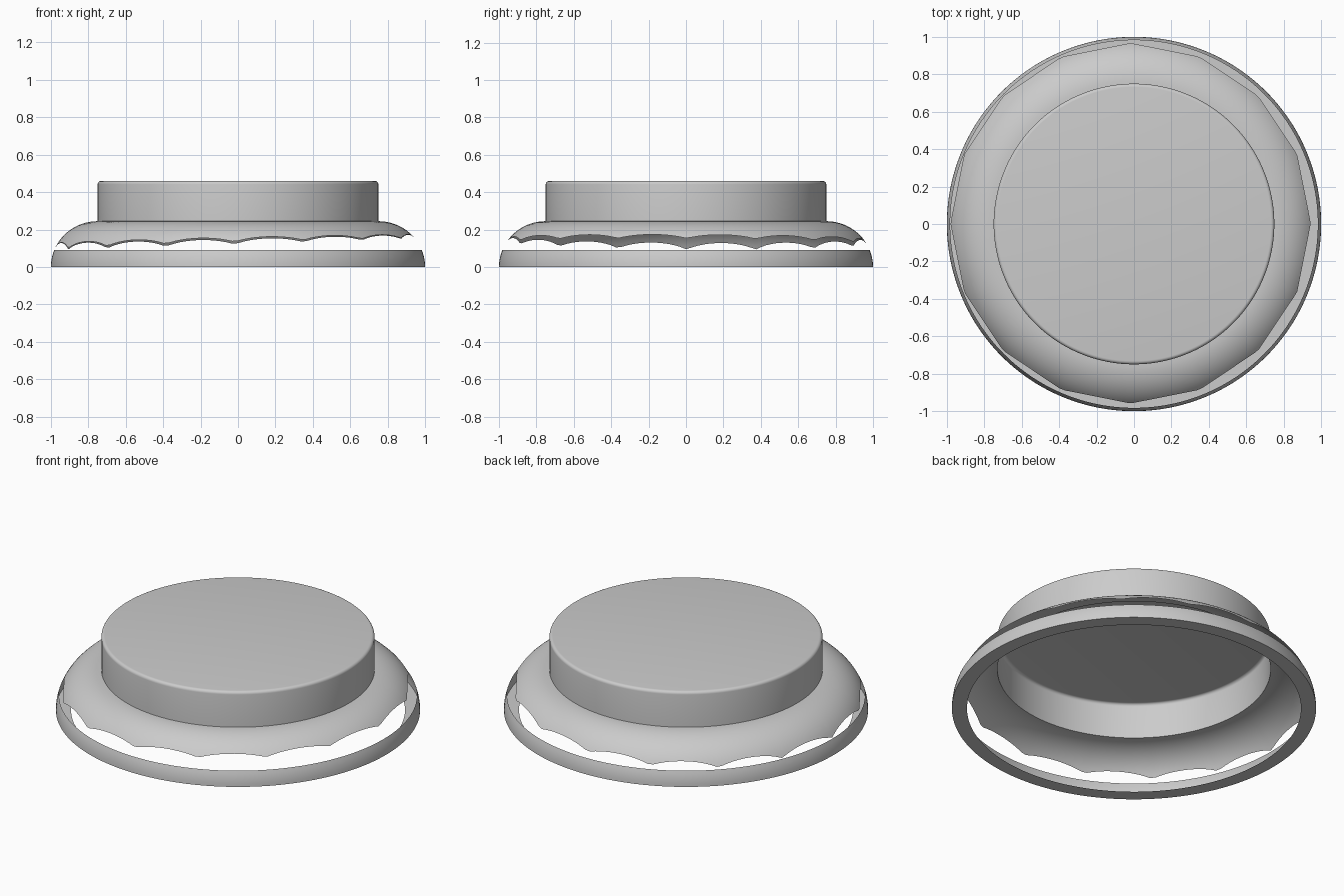
import bpy, bmesh, math

cube = bpy.data.objects.get("Cube")
if cube:
    bpy.data.objects.remove(cube, do_unlink=True)

SEGMENTS = 192
CAP_R, SHOULDER_Z, CAP_TOP = 0.75, 0.245, 0.46
FLARE = 1.0 - CAP_R

grey = bpy.data.materials.new("light_grey")
grey.use_nodes = True
colour = (0.6, 0.6, 0.6, 1)
grey.diffuse_color = colour
grey.node_tree.nodes["Principled BSDF"].inputs["Base Color"].default_value = colour


def revolve(name, profile_at, closed_centre=False):
    """Sweep a profile (inner/top to outer/bottom) that may vary with the angle."""
    bm = bmesh.new()
    rings = []
    for i in range(SEGMENTS):
        a = math.tau * i / SEGMENTS
        rings.append([bm.verts.new((r * math.cos(a), r * math.sin(a), z))
                      for r, z in profile_at(a)])
    for i, here in enumerate(rings):
        nxt = rings[(i + 1) % SEGMENTS]
        for j in range(len(here) - 1):
            bm.faces.new((here[j], here[j + 1], nxt[j + 1], nxt[j]))
    if closed_centre:
        bm.faces.new([ring[0] for ring in rings])
    mesh = bpy.data.meshes.new(name)
    bm.to_mesh(mesh)
    bm.free()
    mesh.materials.append(grey)
    obj = bpy.data.objects.new(name, mesh)
    bpy.context.collection.objects.link(obj)
    bpy.ops.object.select_all(action='DESELECT')
    obj.select_set(True)
    bpy.context.view_layer.objects.active = obj
    bpy.ops.object.shade_smooth_by_angle(angle=math.radians(35))
    return obj


def flare(phi):
    """Point on the quarter-ellipse flare, from the shoulder to the foot."""
    return CAP_R + FLARE * math.sin(phi), SHOULDER_Z * math.cos(phi)


def flare_arc(start, end, steps):
    return [flare(start + (end - start) * k / steps) for k in range(steps + 1)]


# Hollow round cap with a small rounded rim
def cap_profile(a):
    f = 0.018
    rim = [(CAP_R - f + f * math.sin(t), CAP_TOP - f + f * math.cos(t))
           for t in (math.pi / 2 * k / 5 for k in range(6))]
    return rim + [(CAP_R, SHOULDER_Z)]


# Skirt whose lower edge is trimmed by a slightly off-centre 16-sided prism
SIDES = 16
APOTHEM = 0.963 * math.cos(math.pi / SIDES)
CENTRE = (-0.018, 0.004)


def trim_radius(a):
    hits = []
    for k in range(SIDES):
        n = math.tau * (k + 0.5) / SIDES
        facing = math.cos(a - n)
        if facing > 0.5:
            offset = CENTRE[0] * math.cos(n) + CENTRE[1] * math.sin(n)
            hits.append((APOTHEM + offset) / facing)
    return min(hits)


def skirt_profile(a):
    return flare_arc(0, math.asin((trim_radius(a) - CAP_R) / FLARE), 14)


# Base ring: the foot of the flare plus a flat lip turned inward underneath
def base_profile(a):
    return flare_arc(math.acos(0.09 / SHOULDER_Z), math.pi / 2, 5) + [(0.917, 0)]


revolve("cap", cap_profile, closed_centre=True)
revolve("skirt", skirt_profile)
revolve("base_ring", base_profile)
